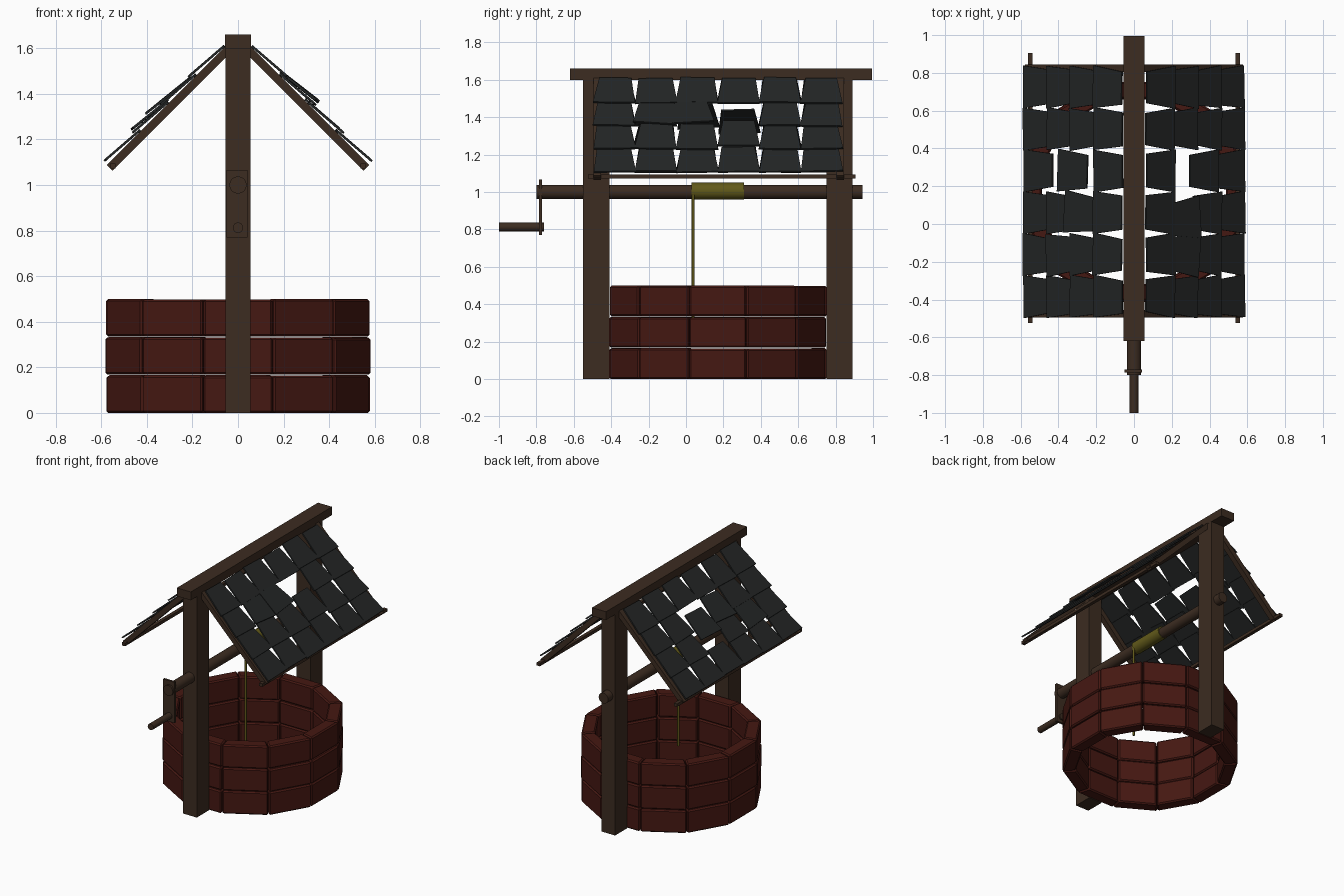
import bpy, bmesh, math, random
from mathutils import Matrix, Vector

if "Cube" in bpy.data.objects:
    bpy.data.objects.remove(bpy.data.objects["Cube"])

random.seed(4)
CY = 0.17            # well centre along y
R2 = math.sqrt(0.5)


def material(name, rgb):
    m = bpy.data.materials.new(name)
    m.diffuse_color = (*rgb, 1)
    m.use_nodes = True
    m.node_tree.nodes["Principled BSDF"].inputs["Base Color"].default_value = m.diffuse_color
    return m


BRICK = material("brick", (0.06, 0.009, 0.006))
WOOD = material("wood", (0.045, 0.025, 0.015))
SLATE = material("slate", (0.017, 0.019, 0.019))
ROPE = material("rope", (0.12, 0.10, 0.01))


def finish(bm, name, mat):
    bmesh.ops.recalc_face_normals(bm, faces=bm.faces)
    me = bpy.data.meshes.new(name)
    bm.to_mesh(me)
    bm.free()
    me.materials.append(mat)
    ob = bpy.data.objects.new(name, me)
    bpy.context.collection.objects.link(ob)
    return ob


def prism(bm, outline, z0, z1, mat=Matrix()):
    """Extrude a flat outline from z0 to z1, then transform it."""
    lo = [bm.verts.new(mat @ Vector((x, y, z0))) for x, y in outline]
    hi = [bm.verts.new(mat @ Vector((x, y, z1))) for x, y in outline]
    bm.faces.new(lo)
    bm.faces.new(hi)
    n = len(outline)
    for i in range(n):
        j = (i + 1) % n
        bm.faces.new((lo[i], lo[j], hi[j], hi[i]))


def box(name, x, y, z, mat):
    bm = bmesh.new()
    prism(bm, [(x[0], y[0]), (x[1], y[0]), (x[1], y[1]), (x[0], y[1])], *z)
    return finish(bm, name, mat)


def rod(name, a, b, r, mat, sides=16):
    a, b = Vector(a), Vector(b)
    bm = bmesh.new()
    rot = (b - a).to_track_quat('Z', 'Y').to_matrix().to_4x4()
    bmesh.ops.create_cone(bm, cap_ends=True, segments=sides, radius1=r, radius2=r,
                          depth=(b - a).length, matrix=Matrix.Translation((a + b) / 2) @ rot)
    ob = finish(bm, name, mat)
    for p in ob.data.polygons:
        p.use_smooth = len(p.vertices) == 4
    return ob


# Well wall: three courses of twelve bevelled bricks
bm = bmesh.new()
ro, ri, t = 0.58, 0.49, math.tan(math.radians(15))
for row in range(3):
    for k in range(12):
        j = random.uniform(-0.003, 0.003)
        o, i = ro + j, ri + j
        g = 0.002
        shape = [(i, -i * t + g), (o, -o * t + g), (o, o * t - g), (i, i * t - g)]
        m = Matrix.Translation((0, CY, 0)) @ Matrix.Rotation(math.radians(30 * k), 4, 'Z')
        z = row * 0.1675
        prism(bm, shape, z, z + 0.163 + (random.uniform(-0.001, 0.003)), m)
wall = finish(bm, "well_wall_bricks", BRICK)
bev = wall.modifiers.new("bevel", 'BEVEL')
bev.width = 0.009
bev.segments = 1

# Posts and ridge beam
box("front_post", (-0.055, 0.055), (-0.55, -0.41), (0, 1.6), WOOD)
box("back_post", (-0.055, 0.055), (0.75, 0.89), (0, 1.6), WOOD)
box("ridge_beam", (-0.056, 0.056), (-0.62, 0.995), (1.6, 1.66), WOOD)


def slope(side):
    """Local x runs down the slope, y along the ridge, z out of the roof."""
    return Matrix(((side * R2, 0, side * R2, 0), (0, 1, 0, 0),
                   (-R2, 0, R2, 1.665), (0, 0, 0, 1)))


# Roof, built once per side: (row, column) -> down-slope slide, y shift, twist, lift
MOVED = {
    1: {(1, 1): (0.0, -0.0, -0.09, 0.012), (1, 2): (0.0, -0.03, 0.08, 0.016), (2, 3): (-0.02, 0, 0, 0)},
    -1: {(1, 3): (0.075, 0, 0.04, 0.014), (1, 2): (0.03, 0, 0.08, 0.01), (2, 1): (-0.01, 0, -0.06, 0.01)},
}
MISSING = {1: (1, 3), -1: (2, 3)}
for side, tag in ((1, "right"), (-1, "left")):
    S = slope(side)
    # Rafters
    bm = bmesh.new()
    for y in (-0.495, 0.805):
        prism(bm, [(0.05, y), (0.815, y), (0.815, y + 0.04), (0.05, y + 0.04)], -0.036, 0, S)
    finish(bm, tag + "_rafters", WOOD)
    # Eave rail
    rail = sorted((side * 0.537, side * 0.562))
    box(tag + "_eave_rail", rail, (-0.525, 0.905), (1.072, 1.094), WOOD)
    # Shingles, wider at the lower end and overlapping the row below
    bm = bmesh.new()
    for row in range(4):
        for col in range(6):
            if (row, col) == MISSING[side]:
                continue
            ds, dy, tw, lift = MOVED[side].get((row, col), (0, 0, random.uniform(-0.03, 0.03), 0))
            s = 0.185 + row * 0.174 + ds + random.uniform(-0.004, 0.004)
            y = -0.383 + col * 0.2215 + dy
            tilt = 0.075 + lift * 3
            m = (S @ Matrix.Translation((s, y, 0.012 + lift)) @ Matrix.Rotation(tw, 4, 'Z')
                 @ Matrix.Rotation(-tilt, 4, 'Y'))
            a, b = (random.uniform(0.082, 0.092) for _ in range(2))
            prism(bm, [(-0.1, -a), (0.1, -0.113), (0.1, 0.113), (-0.1, b)], -0.005, 0.005, m)
    finish(bm, tag + "_shingles", SLATE)

# Winch: axle, crank board, handle, rope coil and hanging rope
rod("axle", (0, -0.80, 1.0), (0, 0.945, 1.0), 0.038, WOOD)
box("crank_board", (-0.05, 0.042), (-0.786, -0.77), (0.77, 1.066), WOOD)
rod("crank_handle", (0, -1.0, 0.813), (0, -0.76, 0.813), 0.023, WOOD)
rod("rope_coil", (0, 0.03, 1.005), (0, 0.31, 1.005), 0.045, ROPE)
rod("hanging_rope", (0.035, 0.038, 0.3), (0.035, 0.038, 1.0), 0.008, ROPE, 8)
